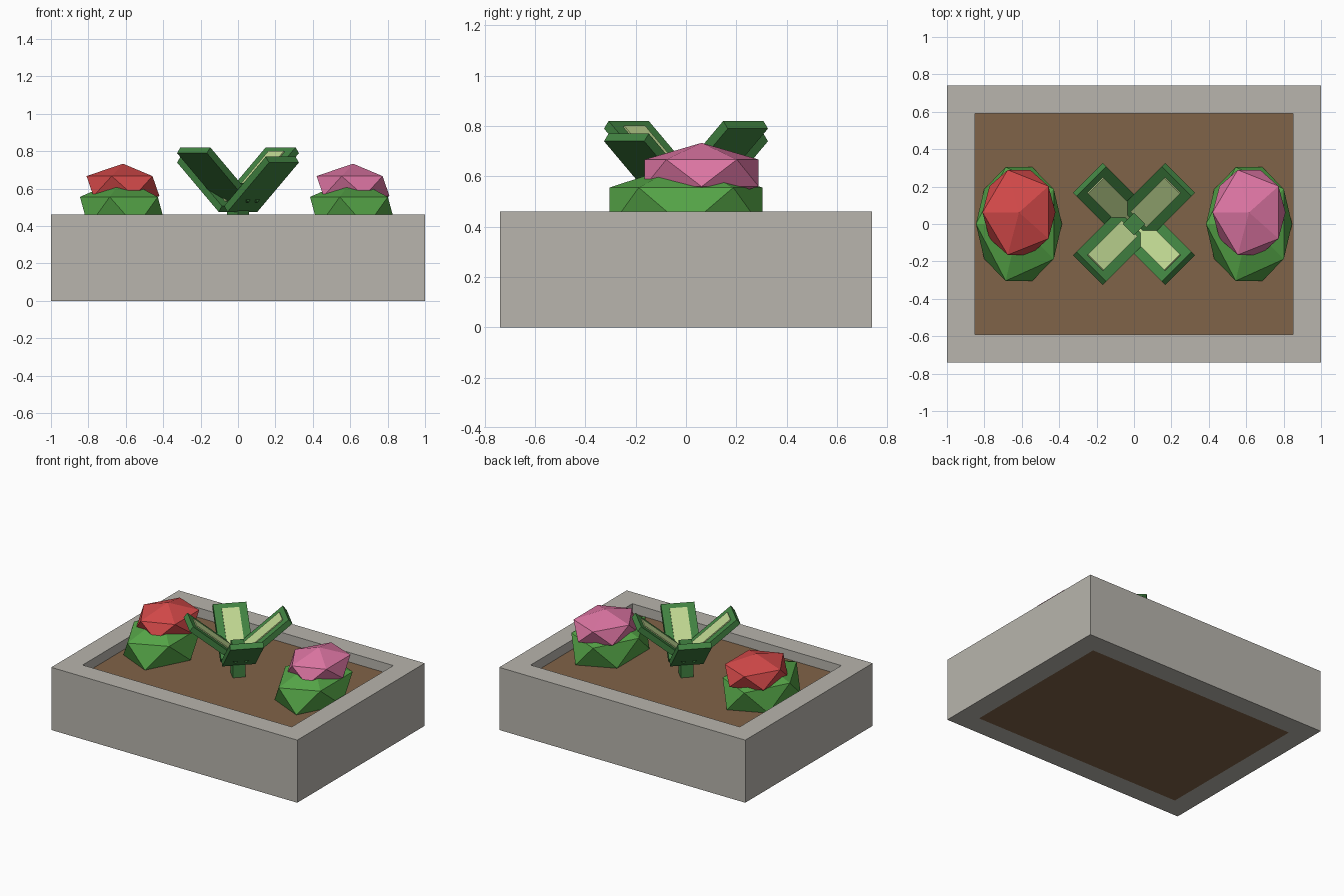
import bpy, bmesh, math
from mathutils import Matrix, Vector

if "Cube" in bpy.data.objects:
    bpy.data.objects.remove(bpy.data.objects["Cube"])


def material(name, r, g, b):
    def lin(c):
        c /= 255
        return c / 12.92 if c <= 0.04045 else ((c + 0.055) / 1.055) ** 2.4
    m = bpy.data.materials.new(name)
    m.diffuse_color = (lin(r), lin(g), lin(b), 1)
    m.use_nodes = True
    m.node_tree.nodes["Principled BSDF"].inputs["Base Color"].default_value = m.diffuse_color
    return m


STONE = material("pale_stone", 184, 181, 173)
SOIL = material("brown_soil", 128, 99, 72)
BUSH = material("bright_green", 86, 166, 72)
RED = material("red_bloom", 214, 74, 74)
PINK = material("pink_bloom", 222, 118, 164)
LEAF = material("leaf_green", 66, 132, 66)
PALE = material("pale_green", 192, 216, 146)


def finish(name, bm, mat):
    bmesh.ops.recalc_face_normals(bm, faces=bm.faces)
    me = bpy.data.meshes.new(name)
    bm.to_mesh(me)
    bm.free()
    me.materials.append(mat)
    ob = bpy.data.objects.new(name, me)
    bpy.context.collection.objects.link(ob)
    return ob


def box(name, size, matrix, mat):
    bm = bmesh.new()
    bmesh.ops.create_cube(bm, size=1, matrix=matrix @ Matrix.Diagonal((*size, 1)))
    return finish(name, bm, mat)


def blob(name, centre, radii, mat):
    # twelve-point ball, turned half way round
    bm = bmesh.new()
    bmesh.ops.create_icosphere(
        bm, subdivisions=1, radius=1,
        matrix=Matrix.Translation(centre) @ Matrix.Diagonal((*radii, 1)) @ Matrix.Rotation(math.pi, 4, 'Z'))
    return finish(name, bm, mat)


# Planter frame: rectangular ring
X, Y, H, WALL, SOIL_TOP = 1.0, 0.74, 0.46, 0.15, 0.39
bm = bmesh.new()
corners = [(-1, -1), (1, -1), (1, 1), (-1, 1)]
loops = [[bm.verts.new((sx * (X - w), sy * (Y - w), z)) for sx, sy in corners]
         for w, z in ((0, 0), (0, H), (WALL, H), (WALL, 0))]
for k in range(4):
    a, b = loops[k], loops[(k + 1) % 4]
    for i in range(4):
        j = (i + 1) % 4
        bm.faces.new((a[i], a[j], b[j], b[i]))
finish("planter_frame", bm, STONE)

# Soil filling
box("soil", (2 * (X - WALL), 2 * (Y - WALL), SOIL_TOP),
    Matrix.Translation((0, 0, SOIL_TOP / 2)), SOIL)

# Flower bushes
for side, x, bloom in (("left", -0.615, RED), ("right", 0.615, PINK)):
    blob(side + "_bush", (x, 0, 0.475), (0.257, 0.357, 0.18), BUSH)
    blob(side + "_bloom", (x, 0.062, 0.613), (0.218, 0.267, 0.12), bloom)

# Central plant: stem and four tilted leaves with pale plates
box("stem", (0.085, 0.085, 0.63 - SOIL_TOP),
    Matrix.Rotation(math.pi / 4, 4, 'Z') @ Matrix.Translation((0, 0, (0.63 + SOIL_TOP) / 2)), LEAF)
LENGTH, WIDTH, THICK, TILT = 0.41, 0.226, 0.04, math.radians(40)
for i in range(4):
    z = 0.673 if i % 2 == 0 else 0.623
    frame = (Matrix.Rotation(math.pi / 4 + i * math.pi / 2, 4, 'Z')
             @ Matrix.Translation((0.178, 0, z)) @ Matrix.Rotation(-TILT, 4, 'Y'))
    box(f"leaf_{i + 1}", (LENGTH, WIDTH, THICK), frame, LEAF)
    box(f"leaf_plate_{i + 1}", (LENGTH - 0.075, 0.118, 0.008),
        frame @ Matrix.Translation((0, 0, THICK / 2 + 0.003)), PALE)
